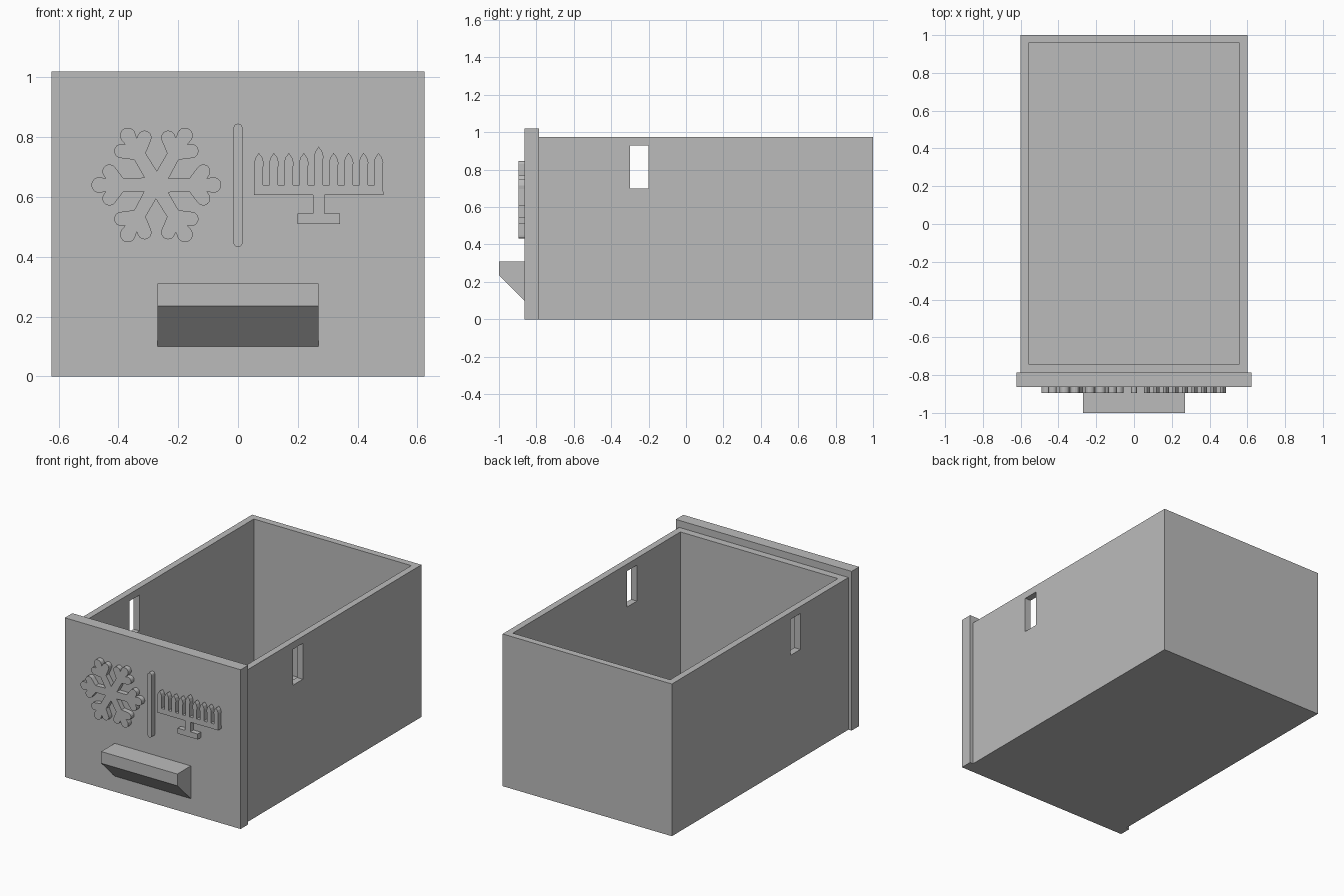
import bpy, bmesh
from math import radians, cos, sin
from mathutils import Matrix, Vector

if "Cube" in bpy.data.objects:
    bpy.data.objects.remove(bpy.data.objects["Cube"], do_unlink=True)

GREY = (0.5, 0.5, 0.5, 1)
grey = bpy.data.materials.new("plain_grey")
grey.use_nodes = True
grey.diffuse_color = GREY
grey.node_tree.nodes["Principled BSDF"].inputs["Base Color"].default_value = GREY

PANEL_FRONT, PANEL_BACK = -0.863, -0.787


def finish(name, bm):
    bmesh.ops.recalc_face_normals(bm, faces=bm.faces)
    mesh = bpy.data.meshes.new(name)
    bm.to_mesh(mesh)
    bm.free()
    mesh.materials.append(grey)
    ob = bpy.data.objects.new(name, mesh)
    bpy.context.collection.objects.link(ob)
    return ob


def box(name, low, high):
    low, high = Vector(low), Vector(high)
    bm = bmesh.new()
    place = Matrix.Translation((low + high) / 2) @ Matrix.Diagonal((*(high - low), 1))
    bmesh.ops.create_cube(bm, size=1, matrix=place)
    return finish(name, bm)


def prism(name, points, sweep):
    """Extrude a flat outline along a vector."""
    bm = bmesh.new()
    face = bm.faces.new([bm.verts.new(p) for p in points])
    ext = bmesh.ops.extrude_face_region(bm, geom=[face], use_keep_orig=True)
    verts = [g for g in ext["geom"] if isinstance(g, bmesh.types.BMVert)]
    bmesh.ops.translate(bm, verts=verts, vec=sweep)
    return finish(name, bm)


def relief(name, outline, depth=0.032):
    """Raised emblem on the front panel from an x, z outline."""
    return prism(name, [(x, PANEL_FRONT, z) for x, z in outline], (0, -depth, 0))


def arc(cx, cz, r, start, end, steps=8):
    angles = [radians(start + (end - start) * i / steps) for i in range(steps + 1)]
    return [(cx + r * cos(a), cz + r * sin(a)) for a in angles]


def cut(ob, cutter):
    cutter.hide_render = True
    mod = ob.modifiers.new("cut", 'BOOLEAN')
    mod.object = cutter
    mod.operation = 'DIFFERENCE'
    mod.solver = 'EXACT'
    bpy.context.view_layer.objects.active = ob
    bpy.ops.object.modifier_apply(modifier=mod.name)
    bpy.data.objects.remove(cutter, do_unlink=True)


# Open drawer box with a slot through both side walls
drawer = box("drawer_box", (-0.6, PANEL_BACK, 0), (0.6, 1, 0.975))
cut(drawer, box("hollow", (-0.558, -0.74, 0.045), (0.558, 0.957, 1.2)))
cut(drawer, box("side_slots", (-0.8, -0.3, 0.7), (0.8, -0.2, 0.93)))

# Front panel and wedge handle
box("front_panel", (-0.623, PANEL_FRONT, 0), (0.623, PANEL_BACK, 1.02))
wedge = [(PANEL_FRONT, 0.31), (-1, 0.31), (-1, 0.235), (PANEL_FRONT, 0.1)]
prism("handle", [(-0.27, y, z) for y, z in wedge], (0.54, 0, 0))

# Snowflake: half an arm, mirrored, then repeated around the centre
half = [(0.041, 0.022), (0.11, 0.022)]
half += arc(0.157, 0.045, 0.0235, 145, -35)
half += [(0.169, 0.022)]
half += arc(0.191, 0, 0.026, 105, 0)
arm = half + [(u, -v) for u, v in reversed(half[1:-1])]
flake = []
for k in range(6):
    c, s = cos(radians(-60 * k)), sin(radians(-60 * k))
    flake += [(-0.273 + u * c - v * s, 0.64 + u * s + v * c) for u, v in arm]
relief("snowflake", flake)

# Divider bar with rounded ends
relief("divider_bar", arc(0, 0.83, 0.015, 0, 180) + arc(0, 0.447, 0.015, 180, 360))

# Candle holder: nine candles with pointed flames on a rail, stem and foot
MID = 0.27
holder = [(MID - 0.216, 0.607)]
for i in range(9):
    x = MID + (i - 4) * 0.05
    tip = 0.768 if i == 4 else 0.747
    side = [(0.014, 0.64), (0.014, tip - 0.05), (0.016, tip - 0.032), (0.011, tip - 0.015)]
    if i == 0:
        holder += [(x - w, z) for w, z in side[1:]]
    else:
        holder += [(x - w, z) for w, z in side]
    holder.append((x, tip))
    right = side[::-1] if i < 8 else side[:0:-1]
    holder += [(x + w, z) for w, z in right]
foot = [(0.216, 0.607), (0.019, 0.607), (0.019, 0.545), (0.071, 0.545), (0.071, 0.51)]
holder += [(MID + w, z) for w, z in foot]
holder += [(MID - w, z) for w, z in reversed(foot[1:])]
relief("candle_holder", holder)
